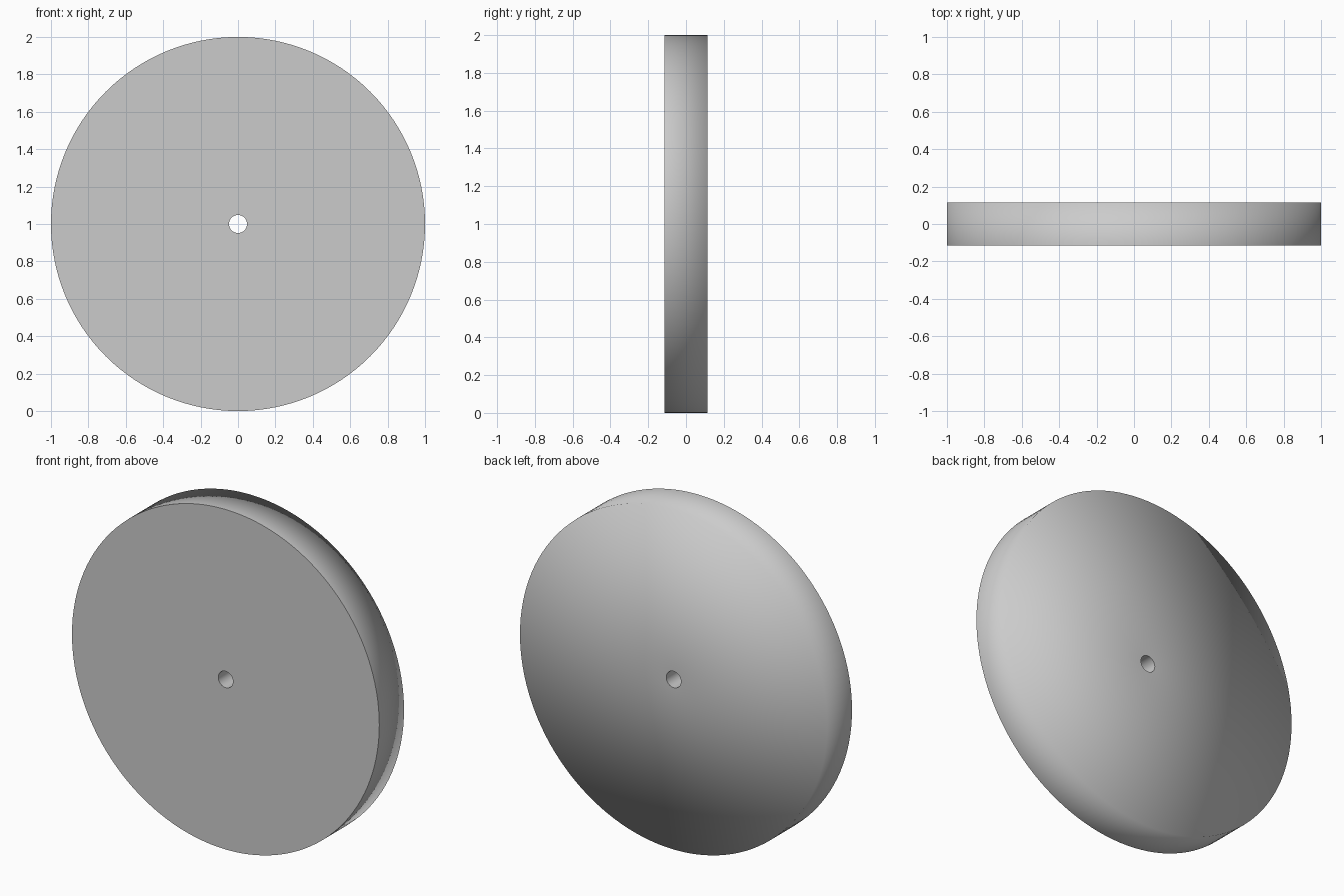
import bpy, bmesh
from math import pi
from mathutils import Vector

if "Cube" in bpy.data.objects:
    bpy.data.objects.remove(bpy.data.objects["Cube"])

R_OUT, R_HOLE, HALF, SIDES = 1.0, 0.048, 0.115, 128

# Rectangular wall profile spun round the y axis into a disc with a centre hole
bm = bmesh.new()
profile = [(R_HOLE, -HALF), (R_OUT, -HALF), (R_OUT, HALF), (R_HOLE, HALF)]
verts = [bm.verts.new((r, y, 1.0)) for r, y in profile]
edges = [bm.edges.new((verts[i], verts[(i + 1) % 4])) for i in range(4)]
bmesh.ops.spin(bm, geom=verts + edges, cent=(0, 0, 1), axis=(0, 1, 0),
               angle=2 * pi, steps=SIDES)
bmesh.ops.remove_doubles(bm, verts=bm.verts, dist=0.0002)
bmesh.ops.recalc_face_normals(bm, faces=bm.faces)

# Smooth everything; keep the front rim and both hole edges crisp,
# while the rim blends softly into the back face
for f in bm.faces:
    f.smooth = True
for e in bm.edges:
    a, b = e.verts
    ring = abs(a.co.y - b.co.y) < 1e-4
    radii = [Vector((v.co.x, v.co.z - 1)).length for v in e.verts]
    if ring and abs(radii[0] - radii[1]) < 1e-3:
        e.smooth = not (a.co.y < 0 or radii[0] < 0.5)

mesh = bpy.data.meshes.new("wheel_disc")
bm.to_mesh(mesh)
bm.free()
bpy.context.collection.objects.link(bpy.data.objects.new("wheel_disc", mesh))
